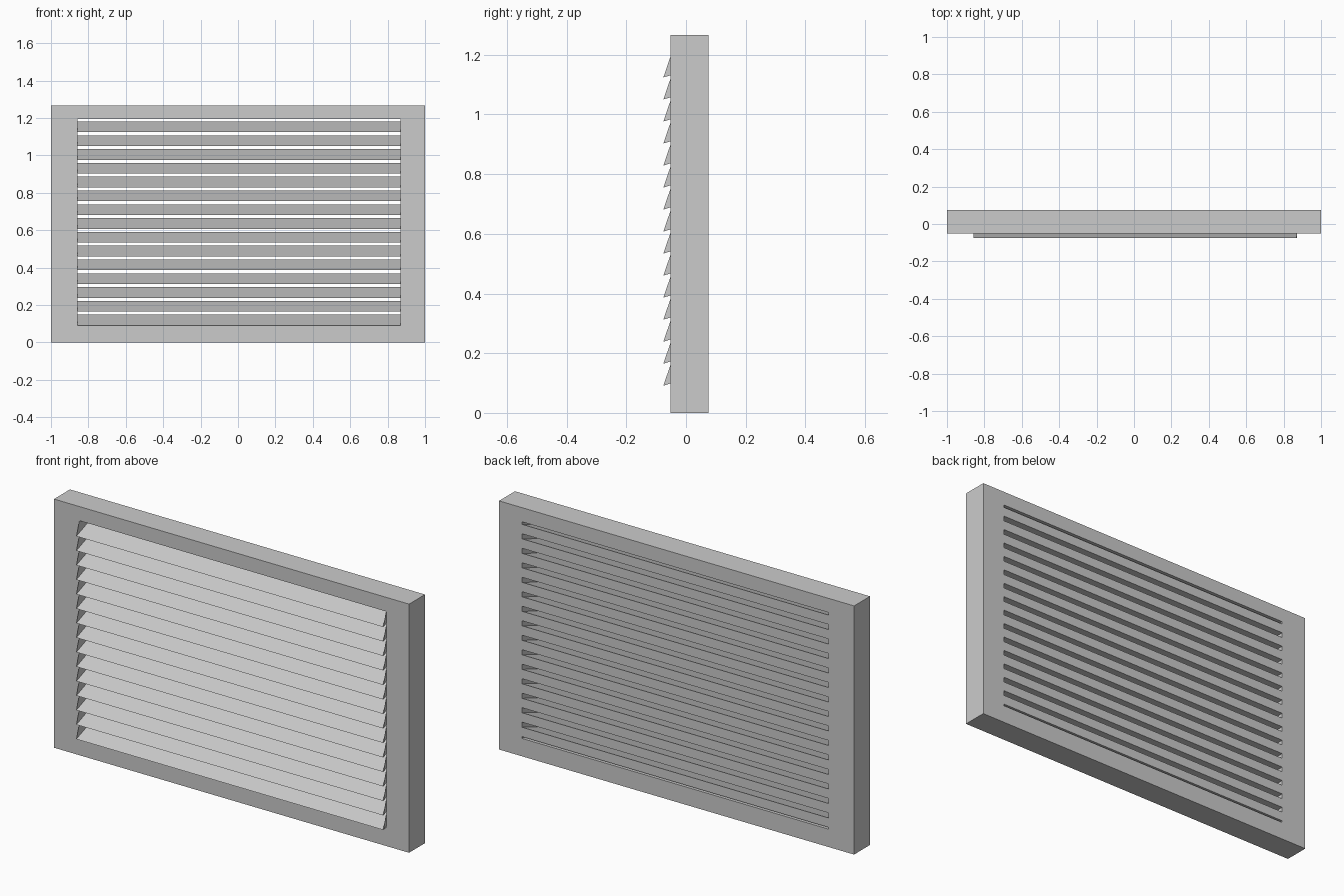
import bpy, bmesh

if "Cube" in bpy.data.objects:
    bpy.data.objects.remove(bpy.data.objects["Cube"])

FRONT, BACK, TIP = -0.052, 0.076, -0.076      # depth planes
X0, X1, Z0, Z1 = -0.857, 0.870, 0.091, 1.194  # louvre opening
HEIGHT = 1.266
COUNT = 15
PITCH = (Z1 - 0.070 - Z0) / (COUNT - 1)


def finish(name, bm):
    bmesh.ops.recalc_face_normals(bm, faces=bm.faces)
    mesh = bpy.data.meshes.new(name)
    bm.to_mesh(mesh)
    bm.free()
    obj = bpy.data.objects.new(name, mesh)
    bpy.context.collection.objects.link(obj)
    return obj


def prism(name, profile, xa, xb):
    """Extrude a (y, z) profile along x."""
    bm = bmesh.new()
    a = [bm.verts.new((xa, y, z)) for y, z in profile]
    b = [bm.verts.new((xb, y, z)) for y, z in profile]
    bm.faces.new(a)
    bm.faces.new(b[::-1])
    n = len(profile)
    for i in range(n):
        j = (i + 1) % n
        bm.faces.new((a[i], a[j], b[j], b[i]))
    return finish(name, bm)


def rect(bm, xa, xb, za, zb, y):
    return [bm.verts.new((x, y, z)) for x, z in ((xa, za), (xb, za), (xb, zb), (xa, zb))]


# Frame: rectangular ring with a slightly off-centre opening
bm = bmesh.new()
loops = [rect(bm, -1, 1, 0, HEIGHT, FRONT), rect(bm, X0, X1, Z0, Z1, FRONT),
         rect(bm, X0, X1, Z0, Z1, BACK), rect(bm, -1, 1, 0, HEIGHT, BACK)]
for k in range(4):
    a, b = loops[k], loops[(k + 1) % 4]
    for i in range(4):
        j = (i + 1) % 4
        bm.faces.new((a[i], a[j], b[j], b[i]))
finish("frame", bm)

for k in range(COUNT):
    z = Z0 + k * PITCH
    # Slat: wedge, flush with the back, with a thin lip protruding in front
    prism(f"slat_{k + 1}", [(TIP, z), (BACK, z + 0.057), (BACK, z + 0.009),
                            (FRONT, z + 0.0075)], X0, X1)
    # Triangular cheeks closing both ends of the protruding lip
    cheek = [(TIP, z), (FRONT, z + 0.070), (FRONT, z + 0.009)]
    prism(f"left_cheek_{k + 1}", cheek, X0 - 0.002, X0)
    prism(f"right_cheek_{k + 1}", cheek, X1, X1 + 0.002)
